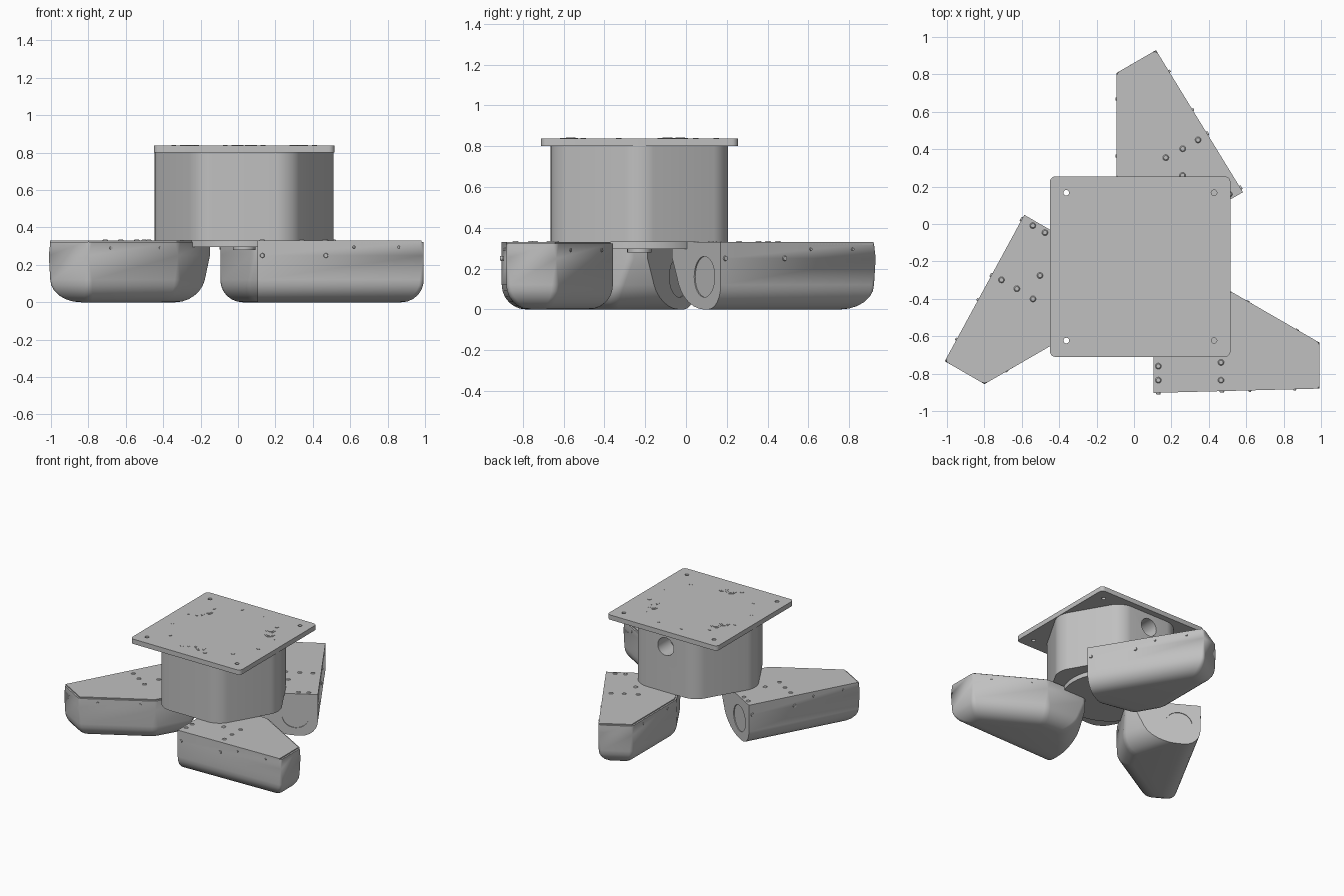
import bpy, bmesh
from math import sin, cos, pi, sqrt, radians
from mathutils import Matrix, Vector

if "Cube" in bpy.data.objects:
    bpy.data.objects.remove(bpy.data.objects["Cube"])

grey = bpy.data.materials.new("machined_grey")
grey.use_nodes = True
colour = (0.53, 0.53, 0.53, 1)
grey.diffuse_color = colour
grey.node_tree.nodes["Principled BSDF"].inputs["Base Color"].default_value = colour

CENTRE = Matrix.Translation((0.033, -0.228, 0))


def finish(bm, name, matrix=CENTRE):
    bmesh.ops.recalc_face_normals(bm, faces=bm.faces)
    mesh = bpy.data.meshes.new(name)
    bm.to_mesh(mesh)
    bm.free()
    mesh.materials.append(grey)
    obj = bpy.data.objects.new(name, mesh)
    bpy.context.collection.objects.link(obj)
    obj.matrix_world = matrix
    return obj


def activate(obj):
    bpy.ops.object.select_all(action='DESELECT')
    obj.select_set(True)
    bpy.context.view_layer.objects.active = obj


def smooth(obj):
    activate(obj)
    bpy.ops.object.shade_smooth_by_angle(angle=radians(30))


def loft(rings, corners, radius, segments):
    """Stack equal rings of points and round the chosen upright corners."""
    bm = bmesh.new()
    loops = [[bm.verts.new(p) for p in ring] for ring in rings]
    n = len(loops[0])
    bm.faces.new(loops[0][::-1])
    bm.faces.new(loops[-1])
    upright = []
    for low, high in zip(loops, loops[1:]):
        for i in range(n):
            j = (i + 1) % n
            bm.faces.new((low[i], low[j], high[j], high[i]))
        upright += [bm.edges.get((low[i], high[i])) for i in corners]
    if radius:
        bmesh.ops.bevel(bm, geom=upright, offset=radius, segments=segments,
                        profile=0.5, affect='EDGES', clamp_overlap=False)
    return bm


def prism(points, z0, z1, radius=0, segments=4):
    rings = [[(x, y, z) for x, y in points] for z in (z0, z1)]
    return loft(rings, range(len(points)), radius, segments)


def add_stud(bm, loc, axis, r, h, sides=12, taper=1.0):
    turn = Vector((0, 0, 1)).rotation_difference(Vector(axis)).to_matrix().to_4x4()
    bmesh.ops.create_cone(bm, cap_ends=True, segments=sides, radius1=r, radius2=r * taper,
                          depth=h, matrix=Matrix.Translation(loc) @ turn)


def cut(obj, holes, matrix=CENTRE):
    """Bore round holes given as (location, axis, radius, depth)."""
    bm = bmesh.new()
    for loc, axis, r, depth in holes:
        add_stud(bm, loc, axis, r, depth, 32)
    cutter = finish(bm, "hole_cutter", matrix)
    cutter.hide_render = True
    mod = obj.modifiers.new("holes", 'BOOLEAN')
    mod.operation = 'DIFFERENCE'
    mod.object = cutter
    activate(obj)
    bpy.ops.object.modifier_apply(modifier=mod.name)
    bpy.data.objects.remove(cutter)


def inset(points, amounts):
    """Move every side of a polygon inward by its own amount."""
    pts = [Vector(p) for p in points]
    n = len(pts)
    lines = []
    for i in range(n):
        d = (pts[(i + 1) % n] - pts[i]).normalized()
        lines.append((pts[i] + Vector((-d.y, d.x)) * amounts[i], d))
    result = []
    for i in range(n):
        (a, u), (b, v) = lines[i - 1], lines[i]
        t = (b - a).cross(v) / u.cross(v)
        result.append(a + u * t)
    return result


def hexagon(r):
    return [(r * cos(i * pi / 3), r * sin(i * pi / 3)) for i in range(6)]


# Hexagonal housing with a cable hole at the back
housing = finish(prism(hexagon(0.502), 0.33, 0.80, 0.08, 6), "housing")
cut(housing, [((0, 0.435, 0.69), (0, 1, 0), 0.07, 0.3)])
smooth(housing)

# Hub under the housing
bm = bmesh.new()
add_stud(bm, (0, 0, 0.315), (0, 0, 1), 0.35, 0.04, 48)
add_stud(bm, (0, 0, 0.29), (0, 0, 1), 0.06, 0.02, 24)
smooth(finish(bm, "lower_hub"))

# Square top plate with corner holes
h = 0.4825
plate = finish(prism([(-h, -h), (h, -h), (h, h), (-h, h)], 0.80, 0.838, 0.03, 5), "top_plate")
cut(plate, [((0.395 * sx, 0.395 * sy, 0.82), (0, 0, 1), 0.015, 0.1)
            for sx in (-1, 1) for sy in (-1, 1)])
smooth(plate)

# Plate screws in a ring, and three pairs of hex bolts
bm = bmesh.new()
for k in range(12):
    a = radians(15 + 30 * k)
    add_stud(bm, (0.39 * cos(a), 0.39 * sin(a), 0.838), (0, 0, 1), 0.013, 0.004)
for k in range(3):
    turn = Matrix.Rotation(k * 2 * pi / 3, 3, 'Z')
    for x in (-0.036, 0.036):
        loc = turn @ Vector((x, -0.337, 0.838))
        add_stud(bm, loc, (0, 0, 1), 0.037, 0.004, 6)
        add_stud(bm, loc, (0, 0, 1), 0.024, 0.008, 6)
finish(bm, "plate_bolts")

# Arm outline: outer side, tip, inner side, back, corner cut, end
outline = [(0.07, -0.675), (0.96, -0.652), (0.96, -0.407),
           (0.48, -0.13), (0.13, -0.13), (0.07, -0.2)]
ROUND, TOP = 0.12, 0.322
levels = [ROUND * (1 - cos(i * pi / 12)) for i in range(7)] + [0.25, TOP]
rings = []
for z in levels:
    d = ROUND - sqrt(max(0, ROUND ** 2 - max(0, ROUND - z) ** 2))
    slope = 0.08 * max(0, 1 - z / 0.25)
    ring = inset(outline, [d, d, d, d, d + slope, 0])
    rings.append([(p.x, p.y, z) for p in ring])
lid_outline = inset(outline, [0, 0.012, 0.012, 0.012, 0, 0])

top_screws = [(0.097, -0.532), (0.097, -0.607), (0.432, -0.512),
              (0.432, -0.607), (0.436, -0.41), (0.309, -0.44)]
hole = (0.07, -0.515, 0.16)

for k, label in enumerate(("front", "back", "side")):
    place = CENTRE @ Matrix.Rotation(k * 2 * pi / 3, 4, 'Z')

    # Arm shell with a bored end
    arm = finish(loft(rings, (1, 2, 3, 4), 0.022, 4), label + "_arm", place)
    cut(arm, [(hole, (1, 0, 0), 0.075, 0.3), (hole, (1, 0, 0), 0.1, 0.012)], place)
    smooth(arm)

    # Lid set in from the rim
    bm = prism(lid_outline, 0.315, 0.33)
    finish(bm, label + "_arm_lid", place)

    # Screws on the lid and the sides
    bm = bmesh.new()
    for x, y in top_screws:
        add_stud(bm, (x, y, 0.331), (0, 0, 1), 0.019, 0.008, 16, 0.6)
    for x, z, r in ((0.097, 0.25, 0.015), (0.437, 0.25, 0.015),
                    (0.587, 0.295, 0.009), (0.827, 0.295, 0.009)):
        add_stud(bm, (x, -0.675 + 0.026 * (x - 0.07), z), (0, -1, 0), r, 0.016, 12, 0.7)
    for t in (0.25, 0.8):
        p = Vector(outline[2]).lerp(Vector(outline[3]), t)
        add_stud(bm, (p.x, p.y, 0.29), (0.5, 0.866, 0), 0.009, 0.008)
    smooth(finish(bm, label + "_arm_screws", place))
